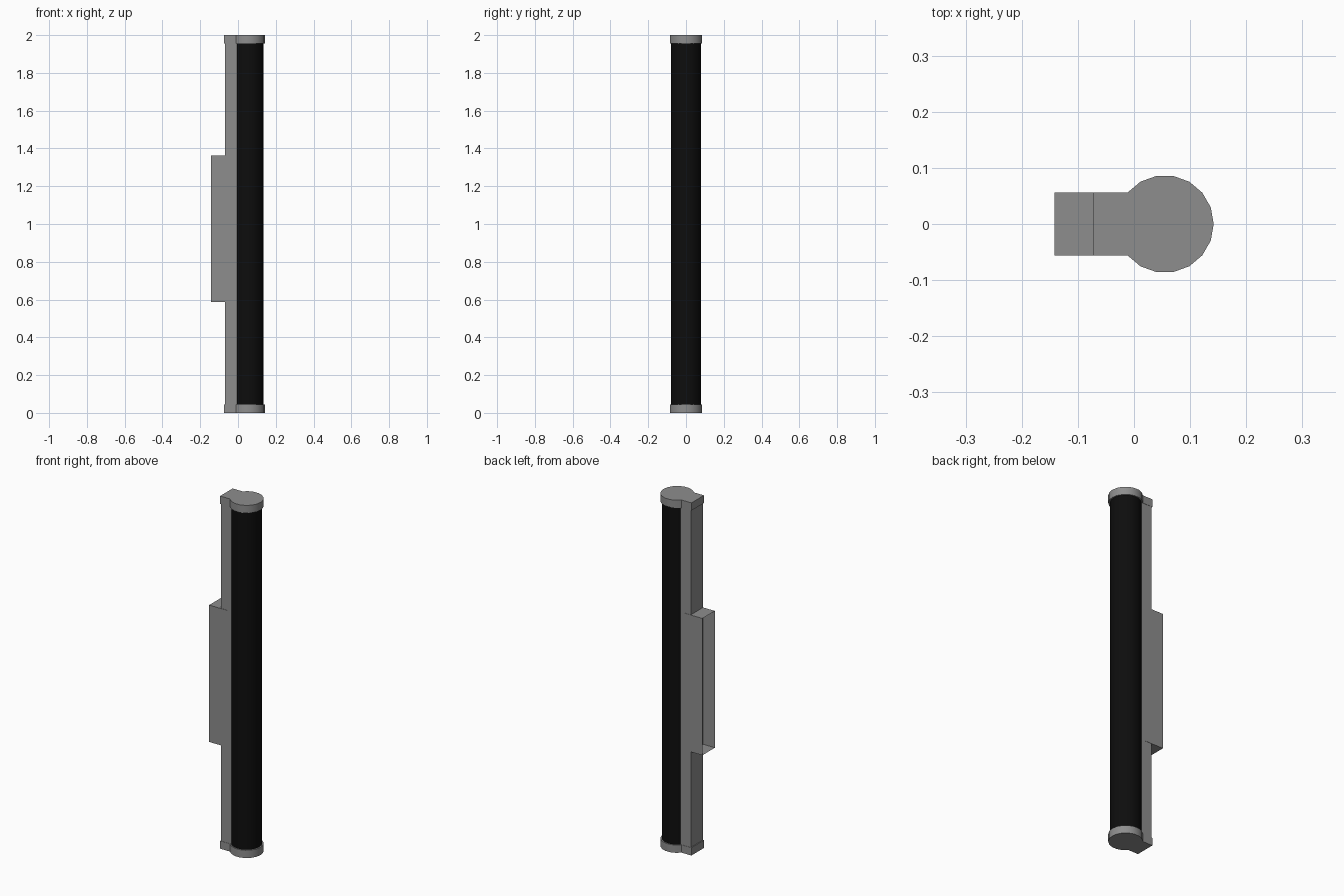
import bpy, bmesh, math

if "Cube" in bpy.data.objects:
    bpy.data.objects.remove(bpy.data.objects["Cube"])


def material(name, rgb):
    m = bpy.data.materials.new(name)
    m.diffuse_color = (*rgb, 1)
    m.use_nodes = True
    m.node_tree.nodes["Principled BSDF"].inputs["Base Color"].default_value = m.diffuse_color
    return m


GREY = material("grey metal", (0.27, 0.27, 0.27))
BLACK = material("black tube", (0.004, 0.004, 0.004))


def prism(name, outline, z0, z1, mat, smooth=False):
    """Extrude a flat (x, y) outline from z0 to z1."""
    bm = bmesh.new()
    face = bm.faces.new([bm.verts.new((x, y, z0)) for x, y in outline])
    ext = bmesh.ops.extrude_face_region(bm, geom=[face], use_keep_orig=True)
    for v in ext["geom"]:
        if isinstance(v, bmesh.types.BMVert):
            v.co.z = z1
    bmesh.ops.recalc_face_normals(bm, faces=bm.faces)
    me = bpy.data.meshes.new(name)
    bm.to_mesh(me)
    bm.free()
    me.materials.append(mat)
    ob = bpy.data.objects.new(name, me)
    bpy.context.collection.objects.link(ob)
    if smooth:
        bpy.ops.object.select_all(action='DESELECT')
        ob.select_set(True)
        bpy.context.view_layer.objects.active = ob
        bpy.ops.object.shade_smooth_by_angle(angle=math.radians(32))
    return ob


def arc(cx, r, a0, a1, n):
    return [(cx + r * math.cos(a0 + (a1 - a0) * i / n),
             r * math.sin(a0 + (a1 - a0) * i / n)) for i in range(n + 1)]


def rect(x0, x1, y):
    return [(x0, -y), (x1, -y), (x1, y), (x0, y)]


CX = 0.055
HALF = 0.056

# keyhole-shaped end caps
a = math.pi - math.asin(HALF / 0.087)
keyhole = [(-0.073, -HALF)] + arc(CX, 0.087, -a, a, 14) + [(-0.073, HALF)]
for label, z0, z1 in (("bottom_cap", 0, 0.044), ("top_cap", 1.956, 2.0)):
    prism(label, keyhole, z0, z1, GREY, True)

# long black tube
prism("tube", arc(CX - 0.001, 0.08, 0, 2 * math.pi, 24)[:-1], 0.03, 1.97, BLACK, True)

# spine behind the tube
prism("spine", rect(-0.068, 0.003, 0.0545), 0.03, 1.97, GREY)

# wall mount box, open at the back
mount = prism("wall_mount", rect(-0.142, -0.03, HALF), 0.587, 1.363, GREY)
bm = bmesh.new()
bm.from_mesh(mount.data)
ends = [f for f in bm.faces if abs(f.normal.x) > 0.9]
bmesh.ops.delete(bm, geom=ends, context='FACES')
bm.to_mesh(mount.data)
bm.free()
